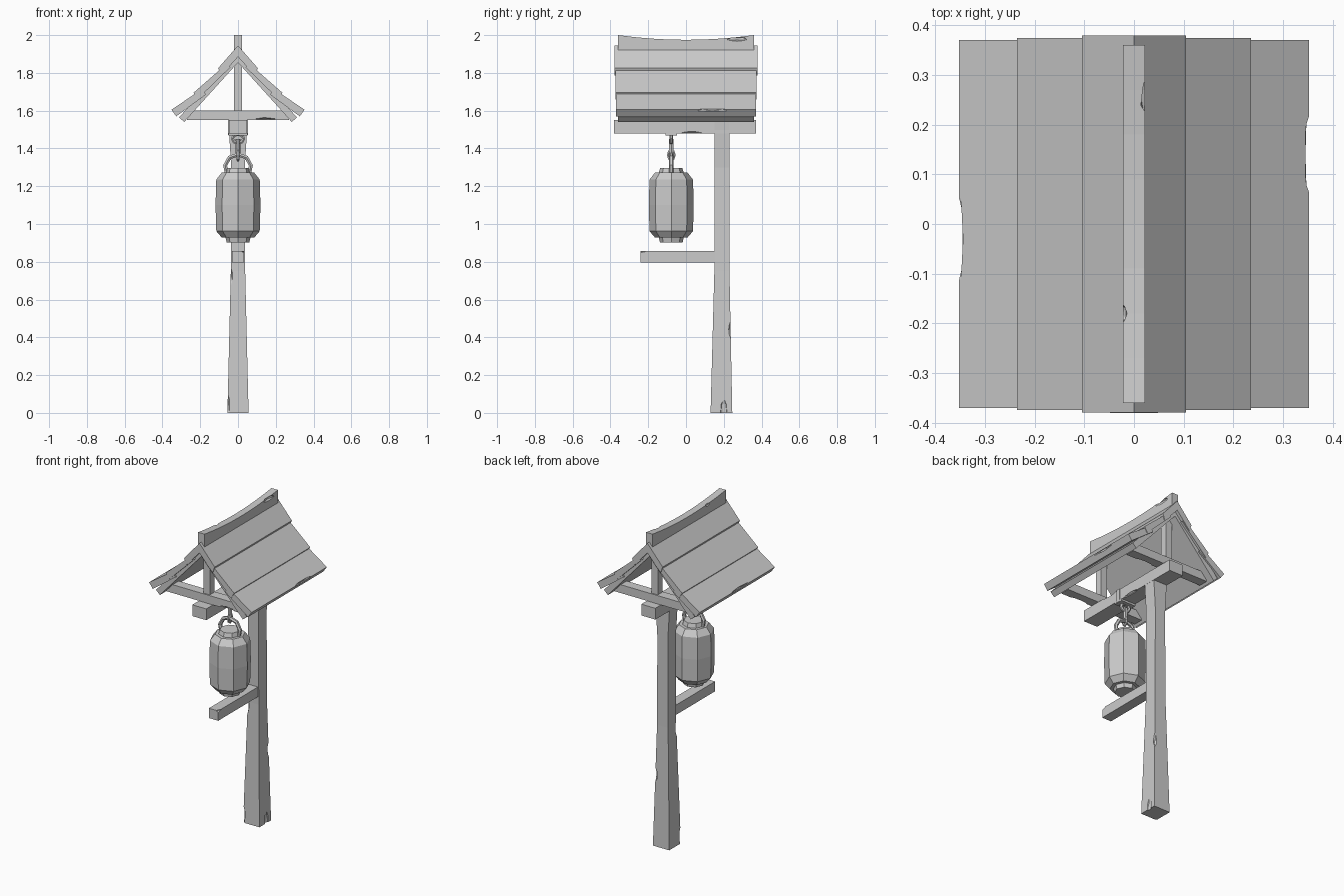
import bpy, bmesh, math
from mathutils import Vector

if "Cube" in bpy.data.objects:
    bpy.data.objects.remove(bpy.data.objects["Cube"], do_unlink=True)

GREY = (0.6, 0.6, 0.6, 1)
mat = bpy.data.materials.new("plain grey")
mat.use_nodes = True
mat.diffuse_color = GREY
mat.node_tree.nodes["Principled BSDF"].inputs["Base Color"].default_value = GREY


def finish(name, bm):
    bmesh.ops.recalc_face_normals(bm, faces=bm.faces)
    me = bpy.data.meshes.new(name)
    bm.to_mesh(me)
    bm.free()
    ob = bpy.data.objects.new(name, me)
    me.materials.append(mat)
    bpy.context.collection.objects.link(ob)
    return ob


def loft(name, rings):
    """Closed solid through rings with equal point counts."""
    bm = bmesh.new()
    loops = [[bm.verts.new(p) for p in ring] for ring in rings]
    for a, b in zip(loops, loops[1:]):
        for i in range(len(a)):
            j = (i + 1) % len(a)
            bm.faces.new((a[i], a[j], b[j], b[i]))
    bm.faces.new(loops[0])
    bm.faces.new(loops[-1])
    return finish(name, bm)


def rect(x, y0, y1, z):
    return [(-x, y0, z), (x, y0, z), (x, y1, z), (-x, y1, z)]


def box(name, x, y0, y1, z0, z1):
    return loft(name, [rect(x, y0, y1, z0), rect(x, y0, y1, z1)])


def extrude_y(name, profile, y0, y1):
    return loft(name, [[(x, y, z) for x, z in profile] for y in (y0, y1)])


def rod(name, points, radius, closed=False, sides=6):
    """Faceted bar swept along a path."""
    cu = bpy.data.curves.new(name, 'CURVE')
    cu.dimensions = '3D'
    sp = cu.splines.new('POLY')
    sp.points.add(len(points) - 1)
    for p, co in zip(sp.points, points):
        p.co = (*co, 1)
    sp.use_cyclic_u = closed
    cu.bevel_depth = radius
    cu.bevel_resolution = (sides - 4) // 2
    cu.use_fill_caps = True
    tmp = bpy.data.objects.new(name, cu)
    bpy.context.collection.objects.link(tmp)
    bpy.context.view_layer.update()
    me = bpy.data.meshes.new_from_object(tmp.evaluated_get(bpy.context.evaluated_depsgraph_get()))
    bpy.data.objects.remove(tmp)
    for f in me.polygons:
        f.use_smooth = False
    me.materials.clear()
    me.materials.append(mat)
    ob = bpy.data.objects.new(name, me)
    bpy.context.collection.objects.link(ob)


def chip(ob, centre, size):
    """Knock a faceted nick out of an edge."""
    bm = bmesh.new()
    bmesh.ops.create_icosphere(bm, subdivisions=1, radius=1)
    for v in bm.verts:
        v.co = Vector(c + s * k for c, s, k in zip(centre, size, v.co))
    cutter = finish("chip_cutter", bm)
    cutter.hide_render = True
    mod = ob.modifiers.new("chip", 'BOOLEAN')
    mod.operation = 'DIFFERENCE'
    mod.object = cutter
    bpy.context.view_layer.update()
    me = bpy.data.meshes.new_from_object(ob.evaluated_get(bpy.context.evaluated_depsgraph_get()))
    ob.modifiers.clear()
    ob.data = me
    bpy.data.objects.remove(cutter)


# Timber frame
post = loft("post", [rect(0.056, 0.13, 0.245, 0), rect(0.038, 0.15, 0.23, 0.75),
                     rect(0.036, 0.15, 0.23, 1.3), rect(0.051, 0.15, 0.23, 1.548)])
chip(post, (0.058, 0.2, 0.02), (0.012, 0.02, 0.06))
chip(post, (-0.056, 0.13, 0.04), (0.014, 0.014, 0.07))
chip(post, (0.045, 0.238, 0.44), (0.014, 0.014, 0.05))
chip(post, (-0.038, 0.15, 0.72), (0.01, 0.01, 0.05))
beam = box("main_beam", 0.048, -0.38, 0.37, 1.48, 1.55)
chip(beam, (0.05, 0.03, 1.478), (0.015, 0.07, 0.014))
chip(beam, (0.05, -0.16, 1.552), (0.015, 0.06, 0.01))
arm = box("lower_arm", 0.032, -0.24, 0.16, 0.797, 0.858)
chip(arm, (0.034, -0.24, 0.858), (0.015, 0.03, 0.01))
for side, label in ((-1, "front"), (1, "back")):
    y = side * 0.285
    tie = box(label + "_tie_beam", 0.27, y - 0.03, y + 0.03, 1.55, 1.602)
    chip(tie, (0.14, y - 0.03, 1.55), (0.07, 0.012, 0.014))
    box(label + "_king_post", 0.021, y - 0.022, y + 0.022, 1.6, 1.89)

# Roof: an inner board and three overlapping courses on each side
courses = [
    ("upper", 0.379, [(0, 1.945), (0.105, 1.825), (0.09, 1.785), (0, 1.885)]),
    ("middle", 0.374, [(0.06, 1.848), (0.235, 1.695), (0.215, 1.66), (0.04, 1.83)]),
    ("lower", 0.370, [(0.19, 1.715), (0.352, 1.605), (0.327, 1.57), (0.17, 1.685)]),
    ("inner", 0.360, [(0, 1.905), (0.312, 1.565), (0.285, 1.54), (0, 1.855)]),
]
for side, label in ((1, "left"), (-1, "right")):
    for course, depth, profile in courses:
        board = extrude_y(f"{label}_{course}_roof_board",
                          [(side * x, z) for x, z in profile], -depth, depth)
        if course == "lower":
            chip(board, (side * 0.355, 0.14 if side > 0 else -0.03, 1.603),
                 (0.018, 0.1, 0.012))

# Sagging ridge cap
ridge = []
for i in range(9):
    t = i / 4 - 1
    top = 1.975 + 0.025 * t * t
    ridge.append([(x, 0.36 * t, z) for x, z in
                  ((-0.022, 1.89), (0.022, 1.89), (0.022, top), (-0.022, top))])
cap = loft("ridge_cap", ridge)
chip(cap, (0.024, 0.27, 1.98), (0.014, 0.06, 0.014))
chip(cap, (-0.024, -0.18, 1.978), (0.011, 0.02, 0.012))

# Eight-sided lantern
LY = -0.078
lantern = [(0.06, 0.902), (0.066, 0.928), (0.086, 0.928), (0.115, 0.962), (0.119, 1.1),
           (0.115, 1.235), (0.086, 1.272), (0.066, 1.272), (0.058, 1.297)]
loft("lantern", [[(r * math.cos(a * math.pi / 4), LY + r * math.sin(a * math.pi / 4), z)
                  for a in range(8)] for r, z in lantern])

# Handle, link and hook
rod("lantern_handle", [(-0.06, LY, 1.27), (-0.068, LY, 1.31), (-0.045, LY, 1.352),
                       (0, LY, 1.367), (0.045, LY, 1.352), (0.068, LY, 1.31),
                       (0.06, LY, 1.27)], 0.012)
rod("chain_link", [(0, LY + 0.016 * math.cos(a * math.pi / 4),
                    1.365 + 0.026 * math.sin(a * math.pi / 4)) for a in range(8)],
    0.008, True)
rod("hook_bar", [(0, LY, 1.375), (0, LY, 1.45)], 0.013)
rod("hook_ring", [(0.03 * math.cos(a * math.pi / 4), LY,
                   1.452 + 0.024 * math.sin(a * math.pi / 4)) for a in range(8)],
    0.01, True)
box("hook_plate", 0.05, LY - 0.03, LY + 0.03, 1.468, 1.482)
box("hook_strap", 0.053, LY - 0.012, LY + 0.012, 1.47, 1.552)
